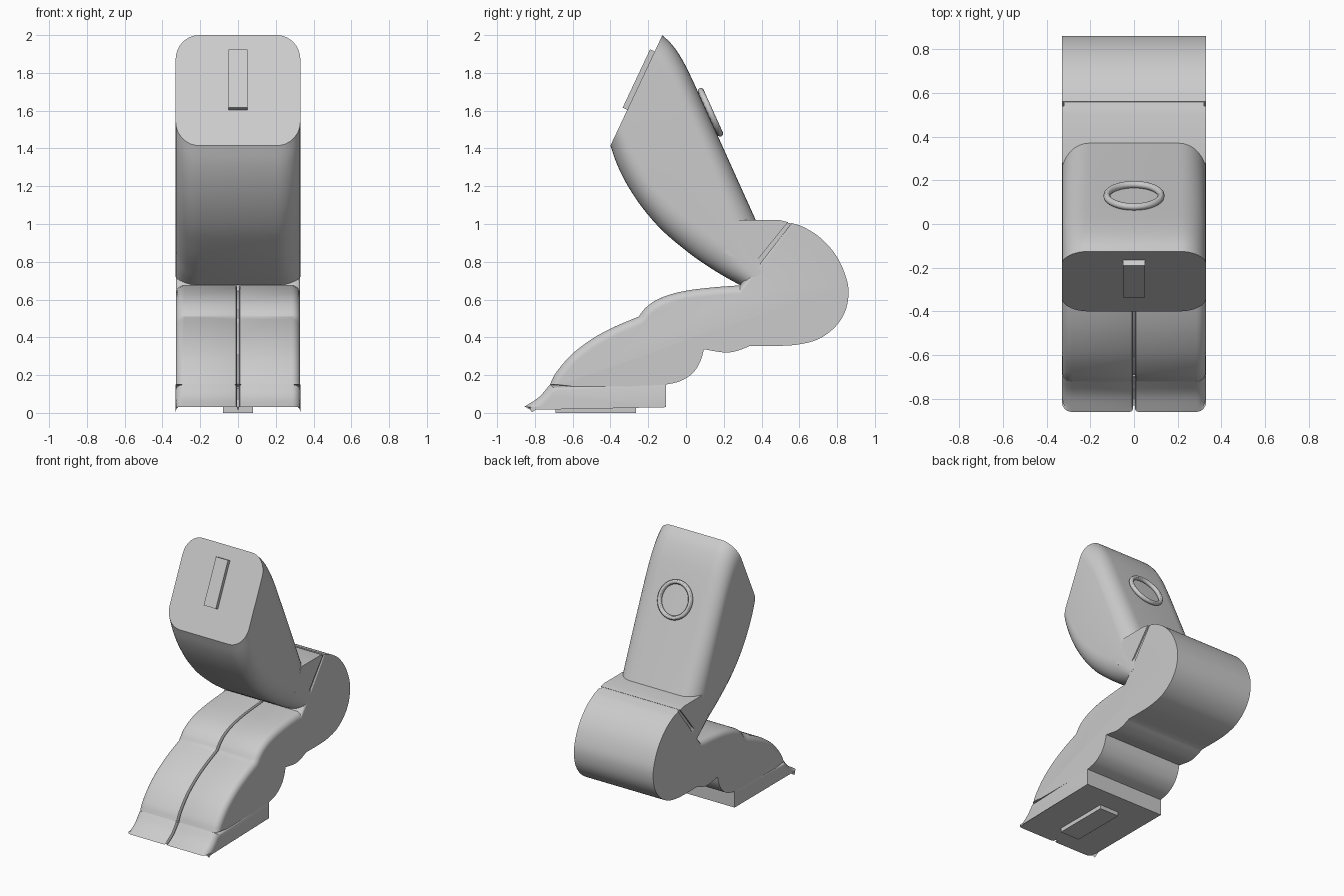
import bpy, bmesh, math
from mathutils import Vector

cube = bpy.data.objects.get("Cube")
if cube:
    bpy.data.objects.remove(cube, do_unlink=True)

grey = bpy.data.materials.new("plain grey")
grey.use_nodes = True
grey.diffuse_color = (0.6, 0.6, 0.6, 1)
grey.node_tree.nodes["Principled BSDF"].inputs["Base Color"].default_value = (0.6, 0.6, 0.6, 1)

HALF = 0.33      # half width of the leg
FILLET = 0.045   # rounding of the upper foot edges


def smooth(points, steps=4):
    """Smooth curve through (y, z) points."""
    p = [Vector(q) for q in points]
    p = [2 * p[0] - p[1]] + p + [2 * p[-1] - p[-2]]
    out = []
    for a, b, c, d in zip(p, p[1:], p[2:], p[3:]):
        for i in range(steps):
            t = i / steps
            out.append(0.5 * (2 * b + (c - a) * t + (2 * a - 5 * b + 4 * c - d) * t ** 2
                              + (3 * b - a - 3 * c + d) * t ** 3))
    return out + [p[-2]]


def chain(*curves):
    """Join smoothed curves that share end points."""
    out = []
    for c in curves:
        pts = smooth(c) if len(c) > 2 else [Vector(q) for q in c]
        out += pts[1:] if out and (out[-1] - pts[0]).length < 1e-4 else pts
    return out


def loft(name, rings):
    """Skin a row of closed rings and cap both ends."""
    bm = bmesh.new()
    rows = [[bm.verts.new(v) for v in ring] for ring in rings]
    n = len(rows[0])
    for a, b in zip(rows, rows[1:]):
        for i in range(n):
            j = (i + 1) % n
            bm.faces.new((a[i], a[j], b[j], b[i]))
    bm.faces.new(rows[0])
    bm.faces.new(rows[-1])
    bmesh.ops.recalc_face_normals(bm, faces=bm.faces)
    mesh = bpy.data.meshes.new(name)
    bm.to_mesh(mesh)
    bm.free()
    obj = bpy.data.objects.new(name, mesh)
    bpy.context.collection.objects.link(obj)
    return finish(obj)


def finish(obj):
    obj.data.materials.append(grey)
    bpy.ops.object.select_all(action="DESELECT")
    obj.select_set(True)
    bpy.context.view_layer.objects.active = obj
    bpy.ops.object.shade_smooth_by_angle(angle=math.radians(30))
    return obj


def slab(name, profile, half):
    """Flat sided extrusion of a (y, z) outline."""
    return loft(name, [[(x, y, z) for y, z in profile] for x in (-half, half)])


def soft_slab(name, top, rest, half):
    """Extrusion whose top curve has rounded sides and a groove down the middle."""
    inward = []
    for i in range(len(top)):
        t = (top[min(i + 1, len(top) - 1)] - top[max(i - 1, 0)]).normalized()
        inward.append(Vector((t.y, -t.x)) if i else Vector((1, 0)))
    layers = []
    for i in range(7):
        a = i / 6 * math.pi / 2
        layers.append((half - FILLET * (1 - math.cos(a)), FILLET * (1 - math.sin(a))))
    layers += [(0.02, 0), (0.01, 0.004), (0.005, 0.012), (0.004, 0.03)]
    layers += [(-x, d) for x, d in reversed(layers)]
    rings = []
    for x, d in layers:
        ring = [p + n * d for p, n in zip(top, inward)] + list(rest)
        rings.append([(x, p[0], p[1]) for p in ring])
    return loft(name, rings)


# Sole with the toe ramp
ramp = chain([(-0.86, 0.03), (-0.78, 0.082), (-0.72, 0.15)])
soft_slab("sole", ramp, [(-0.105, 0.15), (-0.105, 0.03)], HALF)

# Instep, calf and knee as one outline
upper = chain(
    [(-0.72, 0.15), (-0.69, 0.21), (-0.61, 0.305), (-0.5, 0.39), (-0.38, 0.455), (-0.25, 0.51)],
    [(-0.25, 0.51), (-0.22, 0.55), (-0.17, 0.59), (-0.09, 0.625), (0.02, 0.65), (0.15, 0.665),
     (0.285, 0.675)])
back = chain(
    [(0.56, 1.005), (0.63, 0.98), (0.72, 0.92), (0.8, 0.825), (0.85, 0.71), (0.86, 0.62),
     (0.84, 0.53), (0.785, 0.45), (0.7, 0.39), (0.6, 0.363), (0.5, 0.355), (0.34, 0.355)],
    [(0.34, 0.355), (0.27, 0.328), (0.2, 0.32), (0.095, 0.337)],
    [(0.095, 0.337), (0.075, 0.27), (0.035, 0.21), (-0.03, 0.168), (-0.105, 0.15)],
    [(-0.105, 0.14), (-0.6, 0.14)])
soft_slab("lower_leg", upper, back, HALF - 0.001)

# Knee shoulder in front of the joint, and the core at the bottom of the joint groove
slab("knee_shoulder", [(0.28, 1.02), (0.5, 1.02), (0.54, 1.01), (0.345, 0.77), (0.2, 0.85)],
     HALF - 0.0005)
slab("knee_core", [(0.42, 1.01), (0.52, 1.013), (0.57, 0.998), (0.6, 0.8), (0.32, 0.7)],
     HALF - 0.01)

# Thigh: rounded sections spanned between its front and back curves
front_curve = smooth([(-0.4, 1.415), (-0.365, 1.315), (-0.31, 1.205), (-0.23, 1.085),
                      (-0.13, 0.97), (-0.02, 0.875), (0.08, 0.8), (0.19, 0.73), (0.285, 0.677)])
back_curve = smooth([(-0.125, 2.0), (-0.07, 1.945), (-0.02, 1.87), (0.03, 1.772), (0.12, 1.574),
                     (0.22, 1.352), (0.32, 1.13), (0.42, 0.91), (0.48, 0.78)])
rings = []
for f, b in zip(front_curve, back_curve):
    length = (b - f).length
    u = (b - f) / length
    rx, rs = 0.125, min(0.14, 0.42 * length)
    ring = []
    for k, (sx, ss) in enumerate([(1, 1), (-1, 1), (-1, -1), (1, -1)]):
        for i in range(9):
            a = (k + i / 8) * math.pi / 2
            x = sx * (HALF - rx) + rx * math.cos(a)
            s = length / 2 + ss * (length / 2 - rs) + rs * math.sin(a)
            p = f + u * s
            ring.append((x, p.x, p.y))
    rings.append(ring)
loft("thigh", rings)

# Hip peg standing on the cut face of the thigh
start = front_curve[0]
u = (back_curve[0] - start).normalized()
n = Vector((-u.y, u.x))
slab("hip_peg", [start + u * s + n * h
                 for s, h in ((0.209, -0.02), (0.551, -0.02), (0.551, 0.027), (0.209, 0.027))], 0.05)

# Peg under the sole
slab("sole_peg", [(-0.69, 0), (-0.265, 0), (-0.265, 0.04), (-0.69, 0.04)], 0.08)

# Ring on the back of the thigh
normal = Vector((0, 0.911, 0.411))
bpy.ops.mesh.primitive_torus_add(
    major_segments=48, minor_segments=12, major_radius=0.124, minor_radius=0.016,
    location=Vector((0, 0.115, 1.585)) + normal * 0.016,
    rotation=normal.to_track_quat("Z", "X").to_euler())
ring = bpy.context.object
ring.name = "thigh_ring"
finish(ring)
